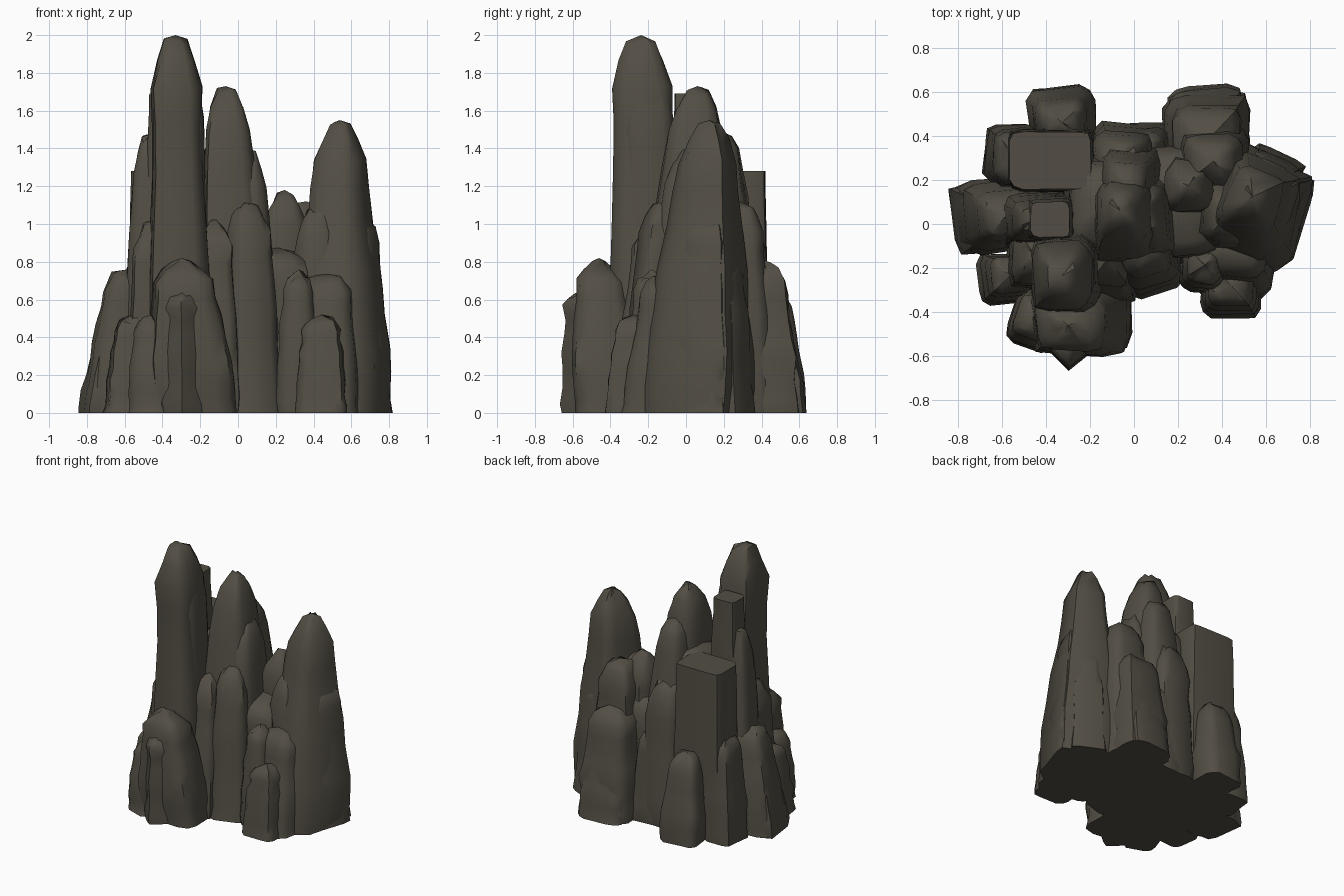
import bpy, bmesh, math, random
from mathutils import Vector

cube = bpy.data.objects.get("Cube")
if cube:
    bpy.data.objects.remove(cube, do_unlink=True)

stone = bpy.data.materials.new("dark_brown_stone")
stone.use_nodes = True
stone.diffuse_color = (0.085, 0.076, 0.058, 1)
bsdf = stone.node_tree.nodes["Principled BSDF"]
bsdf.inputs["Base Color"].default_value = stone.diffuse_color
bsdf.inputs["Roughness"].default_value = 0.9

random.seed(7)
SIDES = 12
LEVELS = (0, .1, .22, .36, .5, .64, .77, .87, .94, 1)


def section(angle, boxy):
    """Point on a rounded square; boxy near 0 is square, 1 is round."""
    c, s = math.cos(angle), math.sin(angle)
    return (math.copysign(abs(c) ** boxy, c), math.copysign(abs(s) ** boxy, s))


def spire(name, at, size, height, top=None, taper=.5, crown=.5, bulge=1.6,
          boxy=.5, turn=0, rough=.06):
    """Weathered column that leans from its foot to its top."""
    top = Vector(top or at)
    foot = Vector(at)
    peaked = crown < .9
    c, s = math.cos(turn), math.sin(turn)
    bm = bmesh.new()
    rings = []
    # vertical grooves run the whole height of the column
    groove = [random.uniform(1 - 1.5 * rough, 1 + rough) for _ in range(SIDES)]
    for t in LEVELS:
        scale = 1 - (1 - taper) * t ** bulge
        if t > .9:
            scale *= crown if t == 1 else (1 + crown) / 2 + .08 * (1 - crown)
        centre = foot.lerp(top, t)
        ledge = random.uniform(1 - rough, 1 + rough)
        ring = []
        for i in range(SIDES):
            u, v = section(math.tau * (i + .5) / SIDES, boxy)
            k = scale * groove[i] * ledge * random.uniform(1 - rough / 2, 1 + rough / 2)
            x, y = u * size[0] * k, v * size[1] * k
            drop = random.uniform(0, .03) * (0 < t < 1)
            if t == 1 and peaked:
                drop = random.uniform(.01, .05)
            ring.append(bm.verts.new((centre.x + x * c - y * s,
                                      centre.y + x * s + y * c, t * height - drop)))
        rings.append(ring)
    for low, high in zip(rings, rings[1:]):
        for i in range(SIDES):
            j = (i + 1) % SIDES
            bm.faces.new((low[i], low[j], high[j], high[i]))
    bm.faces.new(rings[0][::-1])
    cap = bm.faces.new(rings[-1])
    if peaked:
        # worn, off-centre tip
        tip = bmesh.ops.poke(bm, faces=[cap])["verts"][0]
        tip.co.z = height
    mesh = bpy.data.meshes.new(name)
    bm.to_mesh(mesh)
    bm.free()
    mesh.materials.append(stone)
    obj = bpy.data.objects.new(name, mesh)
    bpy.context.collection.objects.link(obj)
    bpy.ops.object.select_all(action='DESELECT')
    obj.select_set(True)
    bpy.context.view_layer.objects.active = obj
    bpy.ops.object.shade_smooth_by_angle(angle=math.radians(55))


# Tall spires
spire("main_spire", (-.3, -.2), (.18, .21), 2, (-.33, -.24), taper=.7, crown=.55, bulge=1.3)
spire("main_spire_shoulder", (-.31, -.17), (.16, .18), 1.82, (-.3, -.2), taper=.62, crown=.8)
spire("square_pillar", (-.38, .02), (.13, .12), 1.69, taper=.68, crown=1, boxy=.35, rough=.02)
spire("middle_spire", (.02, -.05), (.2, .26), 1.73, (-.06, .06), taper=.5, crown=.5)
spire("middle_spire_back", (-.02, .2), (.18, .2), 1.5, (-.04, .17), taper=.58, crown=.6)
spire("middle_spire_side", (.04, -.04), (.18, .25), 1.4, (.04, .04), taper=.48, crown=.6)
spire("right_spire", (.54, .05), (.24, .27), 1.55, (.54, .12), taper=.42, crown=.5, bulge=1.45, turn=-.33)
spire("right_spire_edge", (.64, .1), (.16, .18), 1.05, (.62, .12), taper=.6, crown=.7, turn=-.35)

# Left cluster
spire("left_block", (-.37, .29), (.21, .15), 1.28, (-.38, .29), taper=.92, crown=.98, boxy=.3, rough=.02)
spire("left_pillar", (-.47, .02), (.16, .16), 1.48, (-.46, .02), taper=.45, crown=.7)
spire("left_shelf", (-.62, .04), (.2, .18), .76, (-.58, .04), taper=.56, crown=.8, turn=.15)
spire("left_skirt", (-.68, .04), (.16, .17), .56, (-.62, .04), taper=.5, crown=.7, turn=.2)
spire("left_back_shelf", (-.56, .31), (.13, .15), .78, (-.53, .3), taper=.7, crown=.8)
spire("left_front_stump", (-.59, -.25), (.12, .12), .52, (-.56, -.23), taper=.65, crown=.7)
spire("left_inner_ridge", (-.45, -.14), (.13, .17), 1.02, (-.45, -.14), taper=.7, crown=.6)
spire("left_back_lobe", (-.33, .5), (.16, .14), .66, (-.33, .46), taper=.6, crown=.6)

# Front cluster
spire("front_boulder", (-.23, -.4), (.23, .19), .82, (-.3, -.46), taper=.55, crown=.4, bulge=1.9)
spire("front_boulder_toe", (-.28, -.48), (.14, .14), .66, (-.29, -.51), taper=.75, crown=.6, turn=.7)
spire("front_left_stump", (-.44, -.42), (.12, .14), .52, (-.46, -.42), taper=.6, crown=.7, turn=-.3)
spire("front_ridge", (-.12, -.2), (.14, .17), 1.03, (-.12, -.16), taper=.6, crown=.4)
spire("centre_ridge", (.06, -.14), (.16, .18), 1.12, (.04, -.1), taper=.6, crown=.6, turn=.3)

# Saddle and back of the centre
spire("centre_core", (-.16, .08), (.18, .26), 1.3, taper=.8, crown=.8)
spire("saddle_core", (.2, .1), (.22, .28), .88, taper=.8, crown=.8)
spire("saddle_peak", (.26, .18), (.16, .17), 1.18, (.25, .17), taper=.6, crown=.5)
spire("saddle_side_peak", (.4, .06), (.14, .2), 1.1, (.42, .05), taper=.65, crown=.6)
spire("centre_back_ridge", (-.05, .32), (.17, .14), 1.08, (-.06, .3), taper=.7, crown=.6)
spire("centre_back_foot", (.06, .36), (.13, .1), .7, (.04, .34), taper=.6, crown=.6)

# Right cluster
spire("back_right_lobe", (.33, .42), (.2, .2), .82, (.33, .38), taper=.65, crown=.6)
spire("back_right_toe", (.33, .51), (.18, .13), .5, (.33, .46), taper=.7, crown=.6)
spire("back_right_peak", (.34, .32), (.19, .16), 1.12, (.36, .29), taper=.65, crown=.7)
spire("right_back_shelf", (.62, .22), (.13, .12), .85, (.6, .2), taper=.65, crown=.7, turn=-.5)
spire("right_front_stump", (.44, -.31), (.14, .12), .52, (.44, -.28), taper=.7, crown=.7, turn=-.1)
spire("right_front_peak", (.31, -.2), (.11, .12), .76, (.32, -.19), taper=.6, crown=.5)
spire("right_front_shoulder", (.45, -.17), (.19, .17), .74, (.46, -.1), taper=.75, crown=.7, turn=-.2)
